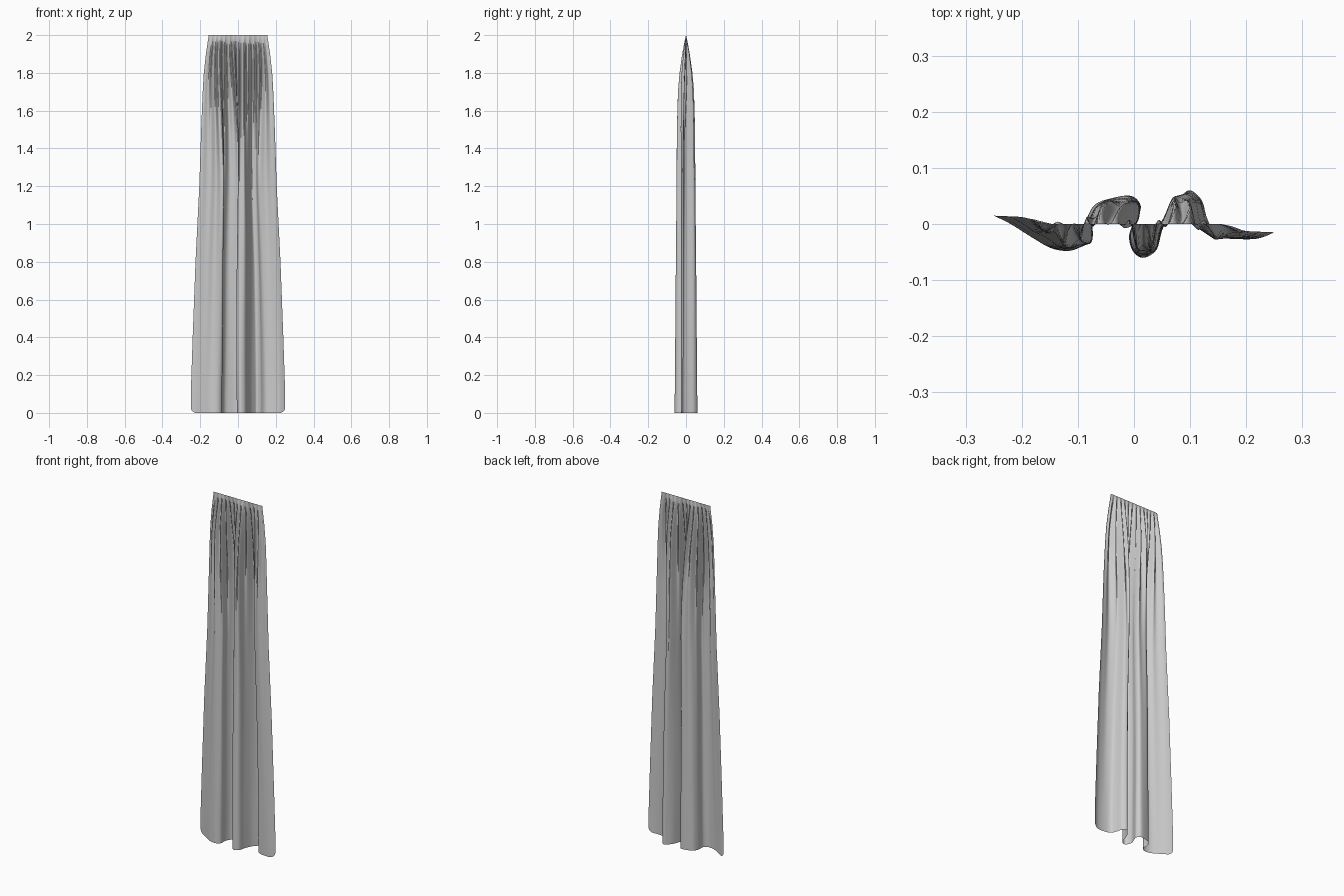
import bpy, bmesh, math
from mathutils import Vector

if "Cube" in bpy.data.objects:
    bpy.data.objects.remove(bpy.data.objects["Cube"])

# Hem cross-section seen from above (x, y), left to right
HEM = [(-.25, .015), (-.22, 0), (-.18, -.025), (-.145, -.044), (-.11, -.047), (-.087, -.03),
       (-.085, .005), (-.07, .034), (-.04, .046), (-.005, .05), (.012, .032), (.004, .005),
       (-.006, -.025), (.002, -.052), (.018, -.06), (.04, -.046), (.05, -.012), (.065, .025),
       (.085, .05), (.1, .06), (.12, .043), (.13, .01), (.145, -.016), (.18, -.026),
       (.22, -.026), (.25, -.015)]
# Height, half width, fold depth factor, gather (extra pleat) depth
LEVELS = [(0, .25, 1, 0), (.1, .25, .99, 0), (.4, .24, .96, .001), (.8, .225, .92, .002),
          (1.2, .205, .86, .004), (1.5, .195, .78, .008), (1.7, .187, .58, .013),
          (1.8, .181, .42, .013), (1.9, .17, .2, .010), (1.96, .161, .08, .005), (2, .155, 0, 0)]
COLS, ROWS, CORNER = 240, 80, .03


def smooth_point(pts, f):
    """Catmull-Rom sample at f (0..1) along the points."""
    n = len(pts) - 1
    i = min(int(f * n), n - 1)
    t = f * n - i
    a, b, c, d = (Vector(pts[min(max(k, 0), n)]) for k in (i - 1, i, i + 1, i + 2))
    return .5 * (2*b + (c - a)*t + (2*a - 5*b + 4*c - d)*t*t + (3*b - a - 3*c + d)*t**3)


def level(z):
    for lo, hi in zip(LEVELS, LEVELS[1:]):
        if z <= hi[0]:
            t = (z - lo[0]) / (hi[0] - lo[0])
            return [p + (q - p) * t for p, q in zip(lo[1:], hi[1:])]
    return LEVELS[-1][1:]


bm = bmesh.new()
grid = []
for r in range(ROWS + 1):
    h = 2 * (1 - (1 - r / ROWS) ** 1.15)
    row = []
    for c in range(COLS + 1):
        u = c / COLS
        p = smooth_point(HEM, u)
        # Rounded bottom corners
        d = max(0, CORNER - (.25 - abs(p.x)))
        lift = CORNER - math.sqrt(max(0, CORNER**2 - d**2))
        z = h + lift * (1 - h / 2)
        width, depth, gather = level(z)
        # Folds straighten into an even gathered line at the top
        even = max(0, (z - 1.2) / .8) ** 1.5
        x = width * ((1 - even) * p.x / .25 + even * (2 * u - 1))
        # Slow drift of the folds along the height
        x += .006 * math.sin(2.3 * z + 9 * u) * math.sin(math.pi * z / 2) * math.sin(math.pi * u)
        edge = min(1, 12 * u, 12 * (1 - u))
        y = p.y * depth + gather * edge * math.sin(2 * math.pi * (13 * u + .25 * math.sin(5 * u)))
        row.append(bm.verts.new((x, y, z)))
    grid.append(row)
for a, b in zip(grid, grid[1:]):
    for c in range(COLS):
        bm.faces.new((a[c], a[c + 1], b[c + 1], b[c])).smooth = True

# Curtain cloth
mesh = bpy.data.meshes.new("curtain_cloth")
bm.to_mesh(mesh)
bm.free()
curtain = bpy.data.objects.new("curtain_cloth", mesh)
bpy.context.collection.objects.link(curtain)
